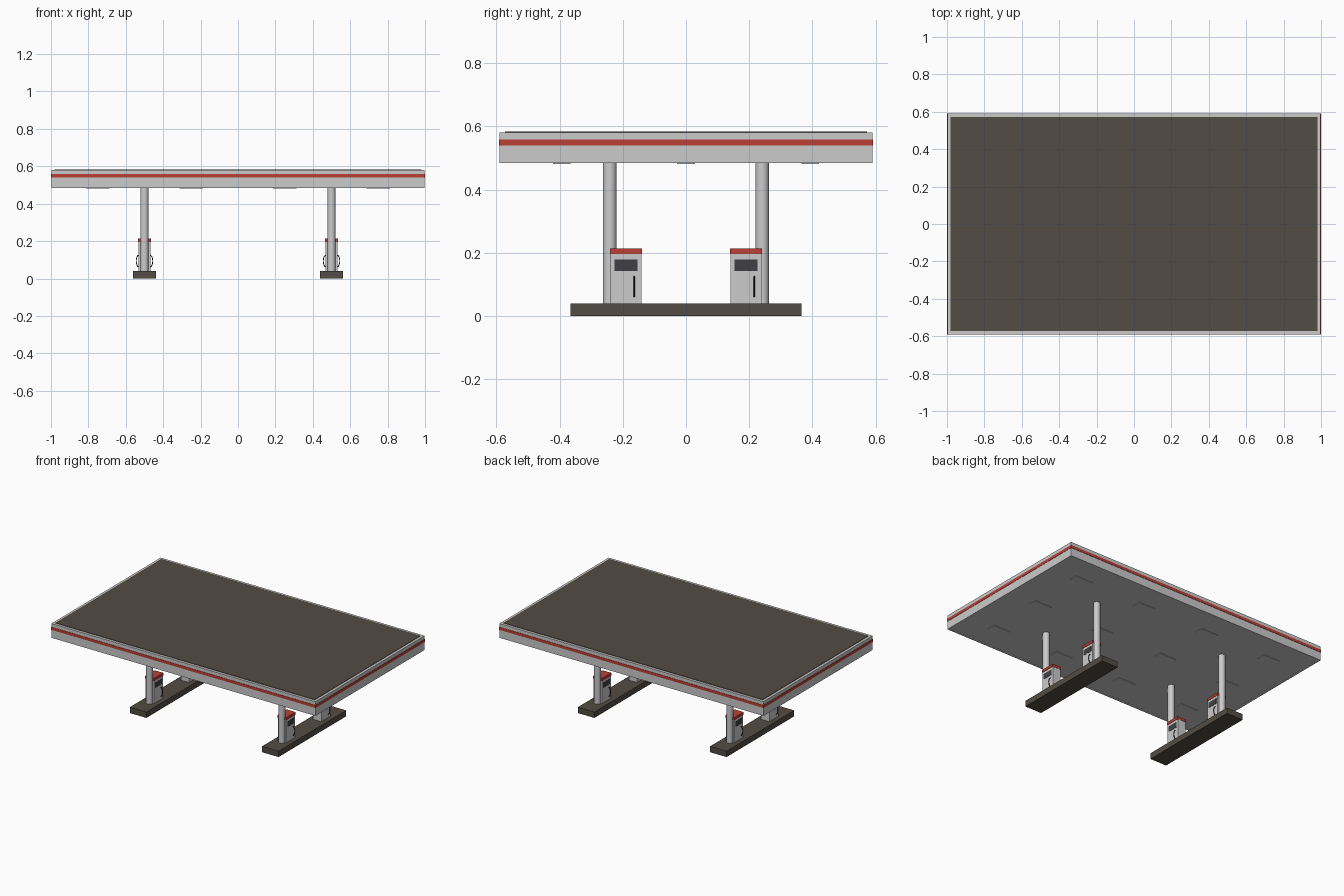
import bpy
from math import sin, cos, pi

if "Cube" in bpy.data.objects:
    bpy.data.objects.remove(bpy.data.objects["Cube"])


def material(name, rgb):
    m = bpy.data.materials.new(name)
    m.diffuse_color = (*rgb, 1)
    m.use_nodes = True
    m.node_tree.nodes["Principled BSDF"].inputs["Base Color"].default_value = m.diffuse_color
    return m


DARK = material("dark_concrete", (0.085, 0.073, 0.058))
RED = material("red_trim", (0.50, 0.05, 0.035))
BLACK = material("black_rubber", (0.012, 0.012, 0.014))
SCREEN = material("screen_glass", (0.05, 0.05, 0.06))
LIGHT = material("lamp_panel", (0.8, 0.8, 0.78))


def box(name, x, y, z, mat=None):
    """Box from (min, max) pairs on each axis."""
    bpy.ops.mesh.primitive_cube_add(
        size=1, location=[(a + b) / 2 for a, b in (x, y, z)])
    o = bpy.context.object
    o.name = name
    o.scale = [b - a for a, b in (x, y, z)]
    bpy.ops.object.transform_apply(location=False, rotation=False, scale=True)
    if mat:
        o.data.materials.append(mat)
    return o


def frame(name, outer, inner, z, mat=None):
    """Rectangular ring with a hollow middle."""
    verts = [(sx * w, sy * d, h) for h in z for w, d in (outer, inner)
             for sx, sy in ((-1, -1), (1, -1), (1, 1), (-1, 1))]
    faces = []
    for i in range(4):
        j = (i + 1) % 4
        faces += [(i, j, 8 + j, 8 + i), (4 + j, 4 + i, 12 + i, 12 + j),
                  (8 + i, 8 + j, 12 + j, 12 + i), (j, i, 4 + i, 4 + j)]
    me = bpy.data.meshes.new(name)
    me.from_pydata(verts, [], faces)
    o = bpy.data.objects.new(name, me)
    bpy.context.collection.objects.link(o)
    if mat:
        me.materials.append(mat)


def hose(name, x, y, side):
    """Thin tube bowing out from the dispenser face."""
    cu = bpy.data.curves.new(name, 'CURVE')
    cu.dimensions = '3D'
    cu.bevel_depth = 0.0022
    cu.bevel_resolution = 2
    cu.use_fill_caps = True
    sp = cu.splines.new('POLY')
    n = 12
    sp.points.add(n)
    for i in range(n + 1):
        a = pi * i / n
        sp.points[i].co = (x + side * (0.029 + 0.015 * sin(a)), y,
                           0.0935 + 0.032 * cos(a), 1)
    o = bpy.data.objects.new(name, cu)
    bpy.context.collection.objects.link(o)
    cu.materials.append(BLACK)


# Canopy: fascia ring, red stripe, soffit and slightly raised roof
frame("canopy_fascia", (0.998, 0.590), (0.98, 0.572), (0.484, 0.581))
frame("canopy_stripe", (1.0, 0.592), (0.99, 0.582), (0.539, 0.558), RED)
box("canopy_soffit", (-0.981, 0.981), (-0.573, 0.573), (0.4845, 0.50))
box("canopy_roof", (-0.98, 0.98), (-0.572, 0.572), (0.50, 0.584), DARK)

# Ceiling lamps
for x in (-0.75, -0.25, 0.25, 0.75):
    for y in (-0.393, 0, 0.393):
        box("ceiling_lamp", (x - 0.063, x + 0.063), (y - 0.028, y + 0.028),
            (0.481, 0.49), LIGHT)

for x in (-0.5, 0.5):
    # Raised island
    box("pump_island", (x - 0.0625, x + 0.0625), (-0.365, 0.365), (0, 0.04), DARK)
    for s in (-1, 1):
        # Round canopy column
        bpy.ops.mesh.primitive_cylinder_add(
            vertices=24, radius=0.0215, depth=0.455, location=(x, s * 0.241, 0.2625))
        bpy.context.object.name = "canopy_column"
        bpy.ops.object.shade_smooth_by_angle()

        # Dispenser cabinet and red cap
        y = s * 0.19
        box("dispenser_body", (x - 0.031, x + 0.031), (y - 0.049, y + 0.049), (0.04, 0.197))
        box("dispenser_cap", (x - 0.034, x + 0.034), (y - 0.0505, y + 0.0505),
            (0.196, 0.214), RED)
        # Screen and hose on both faces
        for side in (-1, 1):
            xs = sorted((x + side * 0.028, x + side * 0.0325))
            box("dispenser_screen", xs, (y - 0.036, y + 0.036), (0.143, 0.18), SCREEN)
            hose("dispenser_hose", x, y + side * 0.026, side)
